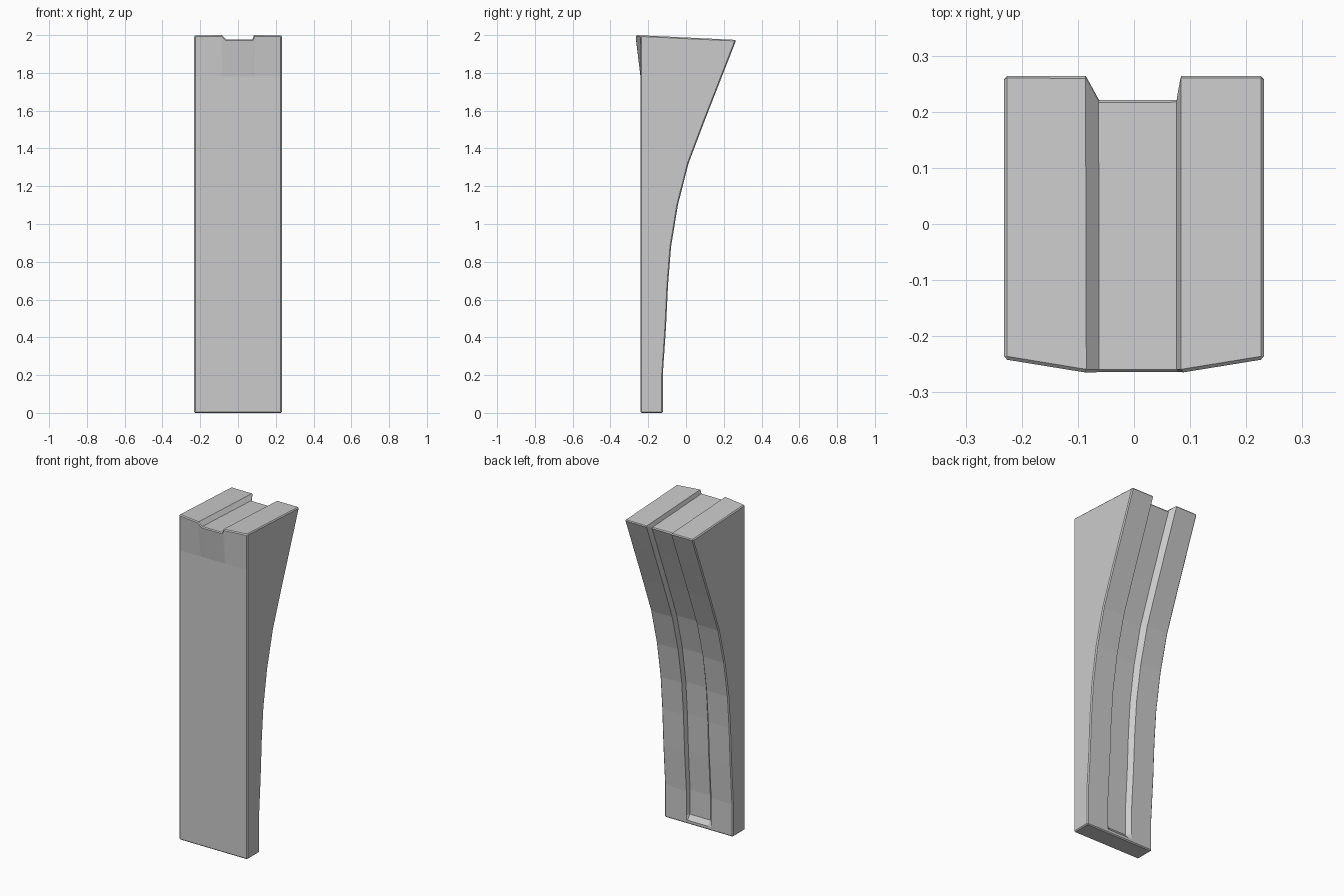
import bpy, bmesh

if "Cube" in bpy.data.objects:
    bpy.data.objects.remove(bpy.data.objects["Cube"])

# Side profile: height, back y, groove depth
STATIONS = [(0.0, -0.123, 0.0), (0.022, -0.123, 0.0), (0.05, -0.123, 0.024),
            (0.20, -0.123, 0.025), (0.45, -0.106, 0.026), (0.68, -0.095, 0.027),
            (0.88, -0.079, 0.028), (1.10, -0.043, 0.030), (1.32, 0.013, 0.032),
            (1.55, 0.100, 0.033), (1.78, 0.190, 0.034), (2.0, 0.266, 0.034)]
# Columns across the width: x, inside the groove, front flare at the top
COLUMNS = [(-0.232, 0, 0.0), (-0.085, 0, 0.024), (-0.062, 1, 0.024),
           (0.076, 1, 0.024), (0.084, 0, 0.024), (0.232, 0, 0.0)]
FRONT = -0.241


def top_height(y):
    return 2.0 - (y + 0.265) * 0.048


bm = bmesh.new()
front, back = [], []
for z, y, depth in STATIONS:
    f_row, b_row = [], []
    for x, groove, flare in COLUMNS:
        is_top = z == 2.0
        yf = FRONT - (flare if is_top else 0.0)
        yb = y - depth * groove
        zf = top_height(yf) if is_top else z
        zb = top_height(y) if is_top else z
        if is_top and groove:
            zf, zb, yb = zf - 0.023, zb - 0.023, yb - 0.009
        f_row.append(bm.verts.new((x, yf, zf)))
        b_row.append(bm.verts.new((x, yb, zb)))
    front.append(f_row)
    back.append(b_row)

n, last = len(COLUMNS), len(STATIONS) - 1
# Front and grooved back skins
for i in range(last):
    for j in range(n - 1):
        for g in (front, back):
            bm.faces.new((g[i][j], g[i][j + 1], g[i + 1][j + 1], g[i + 1][j]))
    # Flat sides
    for j in (0, n - 1):
        bm.faces.new((front[i][j], back[i][j], back[i + 1][j], front[i + 1][j]))
# Bottom and grooved top
for i in (0, last):
    for j in range(n - 1):
        bm.faces.new((front[i][j], front[i][j + 1], back[i][j + 1], back[i][j]))
bmesh.ops.recalc_face_normals(bm, faces=bm.faces[:])


# Small chamfer round the outer rims
def is_rim(e):
    a, b = (v.co for v in e.verts)
    if e.calc_face_angle(0) < 0.6:
        return False
    if min(abs(a.x), abs(b.x)) > 0.2:
        return True
    return abs(a.y - b.y) < 0.08 and (min(a.z, b.z) > 1.9 or max(a.z, b.z) < 0.01)


bmesh.ops.bevel(bm, geom=[e for e in bm.edges if is_rim(e)], offset=0.006,
                offset_type='OFFSET', segments=1, affect='EDGES', clamp_overlap=True)

mesh = bpy.data.meshes.new("curved_block")
bm.to_mesh(mesh)
bm.free()
block = bpy.data.objects.new("curved_block", mesh)
bpy.context.collection.objects.link(block)
